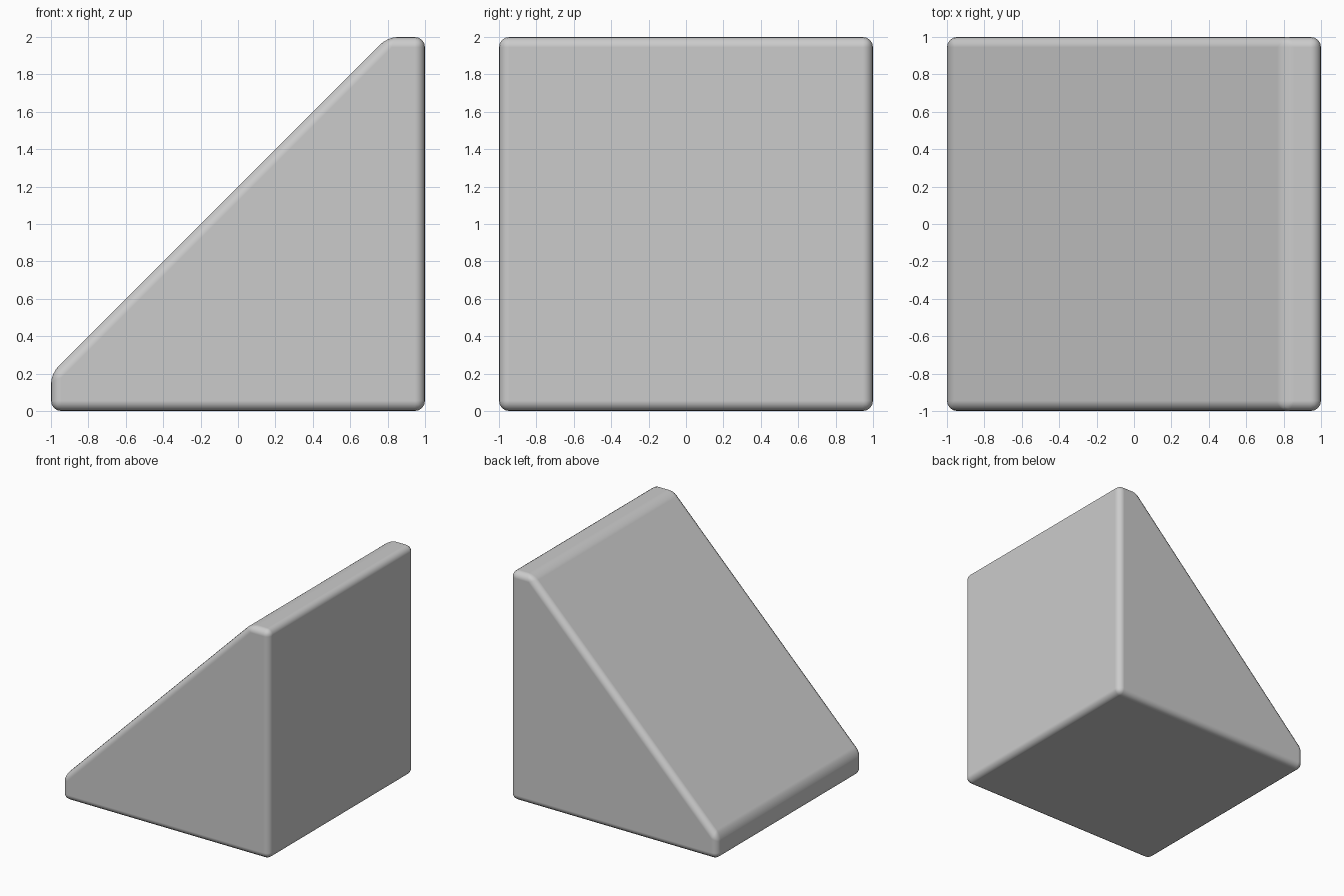
import bpy, bmesh

if "Cube" in bpy.data.objects:
    bpy.data.objects.remove(bpy.data.objects["Cube"])

# Side profile of the ramp (x, z), extruded along y
profile = [(-1, 0), (1, 0), (1, 2), (0.8, 2), (-1, 0.2)]
bm = bmesh.new()
face = bm.faces.new([bm.verts.new((x, -1, z)) for x, z in profile])
ext = bmesh.ops.extrude_face_region(bm, geom=[face])
verts = [g for g in ext["geom"] if isinstance(g, bmesh.types.BMVert)]
bmesh.ops.translate(bm, vec=(0, 2, 0), verts=verts)
bmesh.ops.recalc_face_normals(bm, faces=bm.faces)

mesh = bpy.data.meshes.new("ramp_block")
bm.to_mesh(mesh)
bm.free()
ramp = bpy.data.objects.new("ramp_block", mesh)
bpy.context.collection.objects.link(ramp)

# Rounded edges with smooth shading
for poly in mesh.polygons:
    poly.use_smooth = True
bevel = ramp.modifiers.new("rounded_edges", "BEVEL")
bevel.width = 0.055
bevel.segments = 4
bevel.limit_method = "ANGLE"
bevel.angle_limit = 0.5
bevel.harden_normals = True
